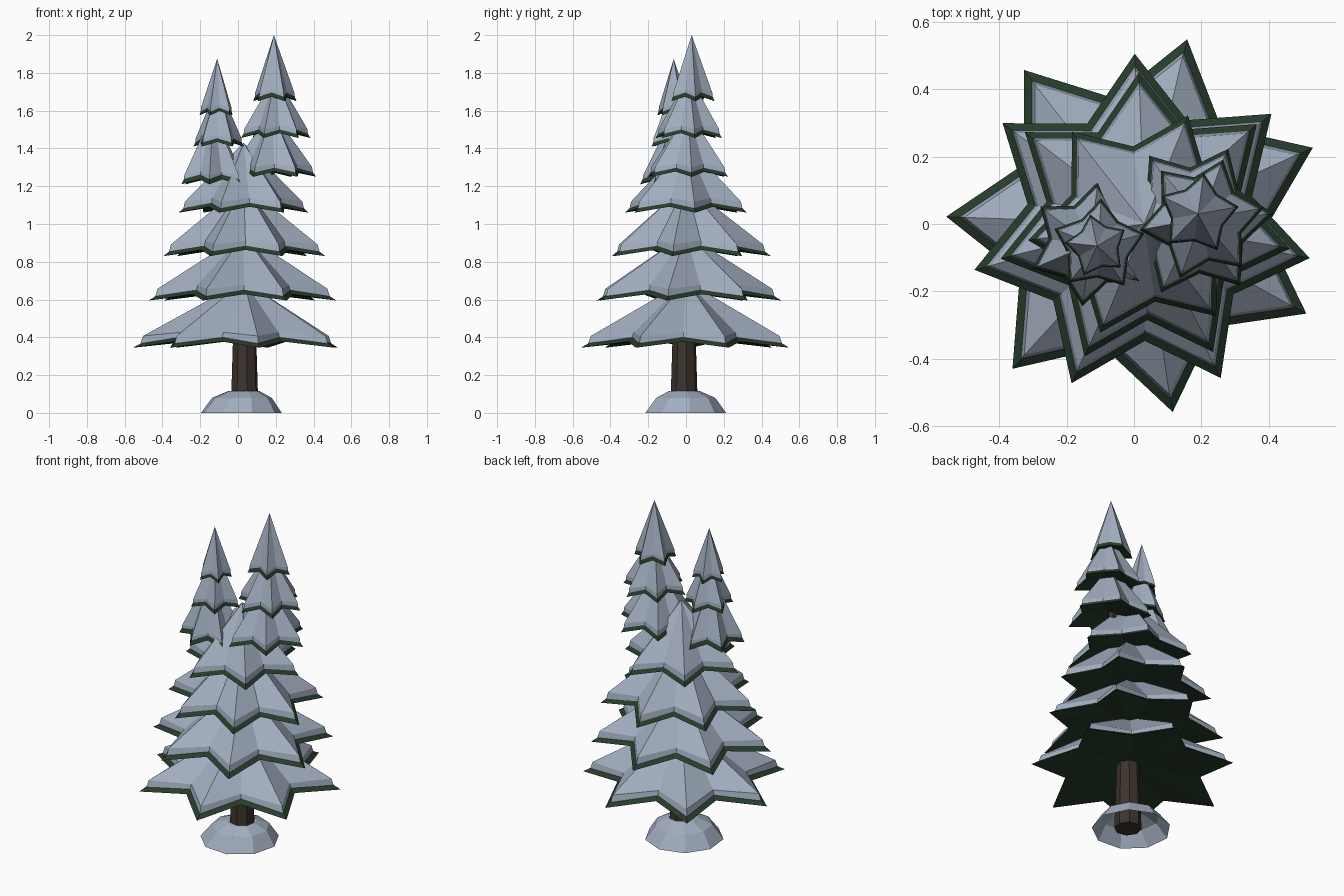
import bpy, bmesh, math
from mathutils import Vector

if "Cube" in bpy.data.objects:
    bpy.data.objects.remove(bpy.data.objects["Cube"])


def material(name, rgb):
    m = bpy.data.materials.new(name)
    m.diffuse_color = (*rgb, 1)
    m.use_nodes = True
    m.node_tree.nodes["Principled BSDF"].inputs["Base Color"].default_value = m.diffuse_color
    return m


SNOW = material("snow", (0.36, 0.42, 0.52))
GREEN = material("needles", (0.02, 0.045, 0.025))
BARK = material("bark", (0.045, 0.033, 0.026))


def loft(name, mat, rings, apex=None, base=None):
    """Skin a list of point rings, with optional fan points at each end."""
    bm = bmesh.new()
    loops = [[bm.verts.new(p) for p in ring] for ring in rings]
    n = len(loops[0])
    for a, b in zip(loops, loops[1:]):
        for i in range(n):
            j = (i + 1) % n
            bm.faces.new((a[i], a[j], b[j], b[i]))
    for point, loop in ((apex, loops[-1]), (base, loops[0])):
        if point is not None:
            v = bm.verts.new(point)
            for i in range(n):
                bm.faces.new((loop[i], loop[(i + 1) % n], v))
    bmesh.ops.recalc_face_normals(bm, faces=bm.faces[:])
    me = bpy.data.meshes.new(name)
    bm.to_mesh(me)
    bm.free()
    me.materials.append(mat)
    ob = bpy.data.objects.new(name, me)
    bpy.context.collection.objects.link(ob)
    return ob


def star(c, points, r, z, turn, rise):
    """Star outline whose inner corners sit a little higher than its tips."""
    out = []
    for i in range(points * 2):
        a = math.radians(turn) + math.pi * i / points
        rr = r if i % 2 == 0 else r * 0.67
        out.append((c[0] + rr * math.cos(a), c[1] + rr * math.sin(a),
                    z + (rise if i % 2 else 0)))
    return out


def circle(c, r, z, sides, turn=0):
    return [(c[0] + r * math.cos(turn + math.tau * i / sides),
             c[1] + r * math.sin(turn + math.tau * i / sides), z)
            for i in range(sides)]


def tier(name, c, points, r, z, top, turn, tip=None):
    """Green bough star with a snow cap whose rim is a short skirt."""
    tip = tip or c
    k = 0.6 + 0.4 * min(1, r / 0.4)
    rise = 0.033 * k
    loft(name + "_boughs", GREEN, [star(c, points, r, z, turn, rise)],
         apex=(*tip, top - 0.04), base=(*c, z + 0.06 * k))
    loft(name + "_snow", SNOW,
         [star(c, points, r * 0.93, z + 0.022 * k, turn, rise),
          star(c, points, r * 0.905, z + 0.062 * k, turn, rise * 0.6)],
         apex=(*tip, top))


# Main body tiers
tier("tier_1", (0.01, 0.0), 7, 0.567, 0.345, 0.70, 23.5, (0.03, 0))
tier("tier_2", (0.02, -0.005), 7, 0.51, 0.595, 0.95, 92, (0.03, 0))
tier("tier_3", (0.03, 0.01), 7, 0.44, 0.83, 1.21, 92, (0.03, 0))
tier("tier_4", (0.03, 0.0), 6, 0.347, 1.06, 1.43, 8)

# Right crown
tier("right_crown_1", (0.18, 0.01), 6, 0.235, 1.25, 1.60, 5)
tier("right_crown_2", (0.20, 0.015), 6, 0.187, 1.455, 1.79, 10)
tier("right_crown_3", (0.19, 0.03), 5, 0.122, 1.65, 2.0, 10)

# Left crown
tier("left_crown_1", (-0.13, -0.06), 6, 0.185, 1.21, 1.60, 23)
tier("left_crown_2", (-0.105, -0.065), 5, 0.14, 1.41, 1.74, 15)
tier("left_crown_3", (-0.11, -0.065), 5, 0.095, 1.575, 1.875, 30)

# Trunk and its two forks
loft("trunk", BARK,
     [circle((0.035, -0.01), 0.075, 0.0, 8, 0.2),
      circle((0.035, -0.01), 0.062, 0.42, 8, 0.2),
      circle((0.03, 0), 0.035, 1.1, 8, 0.2)],
     apex=(0.03, 0, 1.1), base=(0.035, -0.01, 0))
for side, x, y, z in (("right", 0.19, 0.02, 1.7), ("left", -0.11, -0.065, 1.6)):
    loft(side + "_fork", BARK,
         [circle((0.03, 0), 0.03, 1.0, 6),
          circle((x * 0.9, y), 0.025, 1.27, 6),
          circle((x, y), 0.012, z, 6)])

# Snow mound at the foot
loft("snow_mound", SNOW,
     [circle((0.015, -0.005), 0.218, 0.0, 9, 0.1),
      circle((0.02, -0.005), 0.16, 0.08, 9, 0.15),
      circle((0.03, -0.01), 0.085, 0.115, 9, 0.1)],
     apex=(0.035, -0.01, 0.12))
